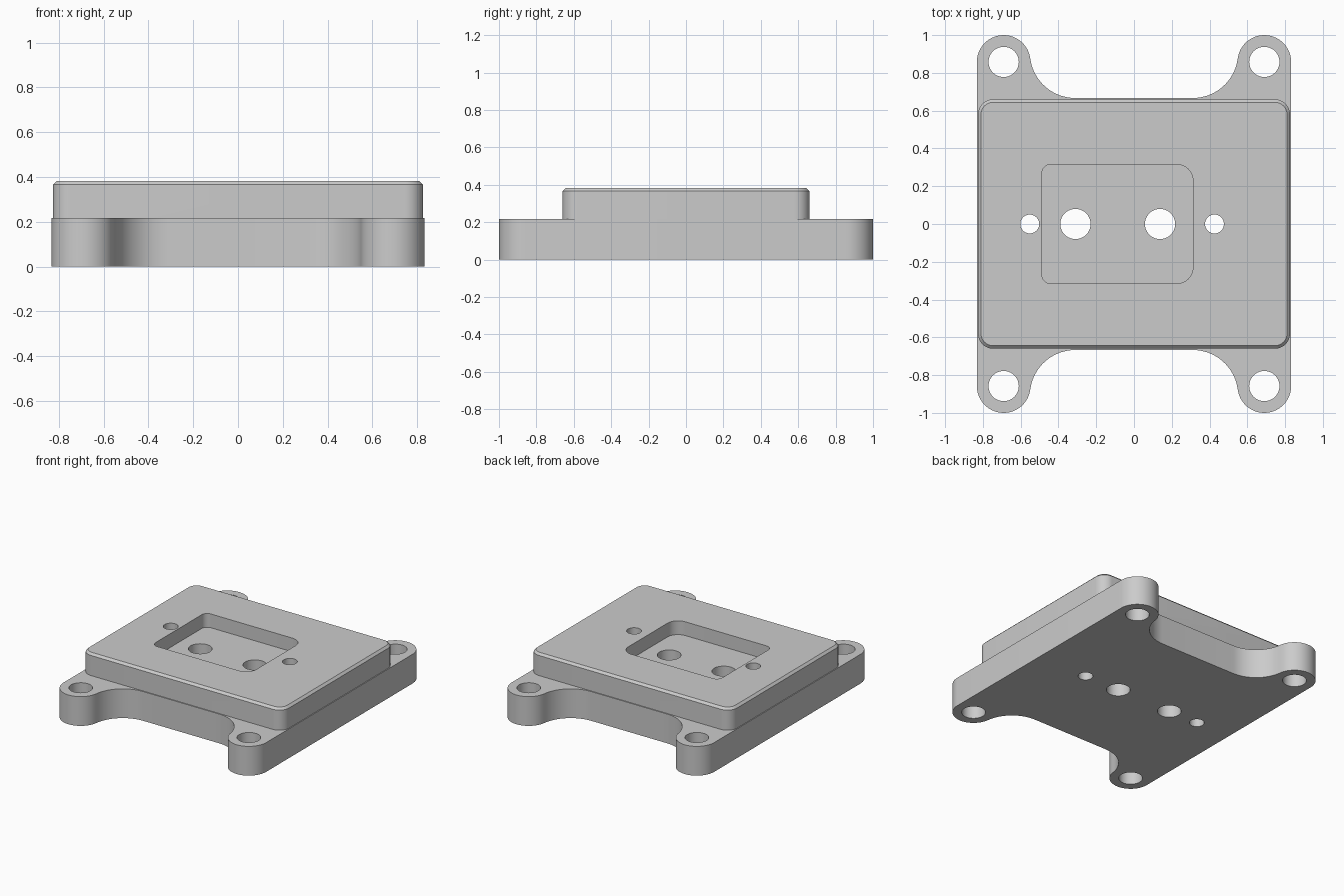
import bpy, bmesh
from math import sin, cos, pi, atan2, sqrt

old = bpy.data.objects.get("Cube")
if old:
    bpy.data.objects.remove(old, do_unlink=True)

BASE_TOP, BODY_TOP, POCKET_FLOOR = 0.217, 0.382, 0.28
CHAMFER = 0.016

grey = bpy.data.materials.new("plain grey")
grey.use_nodes = True
grey.diffuse_color = (0.6, 0.6, 0.6, 1)
grey.node_tree.nodes["Principled BSDF"].inputs["Base Color"].default_value = (0.6, 0.6, 0.6, 1)


def arc(cx, cy, r, a0, a1, n=12):
    return [(cx + r * cos(a0 + (a1 - a0) * i / n),
             cy + r * sin(a0 + (a1 - a0) * i / n)) for i in range(n + 1)]


def rounded_rect(x0, x1, y, r_left, r_right):
    return (arc(x1 - r_right, y - r_right, r_right, 0, pi / 2)
            + arc(x0 + r_left, y - r_left, r_left, pi / 2, pi)
            + arc(x0 + r_left, r_left - y, r_left, pi, 1.5 * pi)
            + arc(x1 - r_right, r_right - y, r_right, 1.5 * pi, 2 * pi))


def solid(name, *levels):
    """Closed solid lofted through (outline, z) levels."""
    bm = bmesh.new()
    rings = [[bm.verts.new((x, y, z)) for x, y in pts] for pts, z in levels]
    n = len(rings[0])
    for low, high in zip(rings, rings[1:]):
        for i in range(n):
            j = (i + 1) % n
            bm.faces.new((low[i], low[j], high[j], high[i]))
    bm.faces.new(rings[0][::-1])
    bm.faces.new(rings[-1])
    bmesh.ops.recalc_face_normals(bm, faces=bm.faces)
    mesh = bpy.data.meshes.new(name)
    bm.to_mesh(mesh)
    bm.free()
    mesh.materials.append(grey)
    ob = bpy.data.objects.new(name, mesh)
    bpy.context.collection.objects.link(ob)
    return ob


def combine(target, tool, operation):
    """Apply a boolean and discard the tool."""
    mod = target.modifiers.new("boolean", "BOOLEAN")
    mod.operation, mod.object, mod.solver = operation, tool, "EXACT"
    bpy.context.view_layer.objects.active = target
    bpy.ops.object.modifier_apply(modifier=mod.name)
    bpy.data.objects.remove(tool, do_unlink=True)


# Base outline: one quarter with a scooped side and a round ear, then mirrored
ear_x, ear_y, ear_r = 0.69, 0.858, 0.142
scoop_r = 0.24
scoop_y = 0.667 + scoop_r
rise = scoop_y - ear_y
scoop_x = ear_x - sqrt((ear_r + scoop_r) ** 2 - rise ** 2)
tilt = atan2(rise, ear_x - scoop_x)
quarter = (arc(scoop_x, scoop_y, scoop_r, -pi / 2, -tilt, 16)
           + arc(ear_x, ear_y, ear_r, pi - tilt, 0, 24)[1:])
right_half = quarter + [(x, -y) for x, y in reversed(quarter)]
outline = right_half + [(-x, y) for x, y in reversed(right_half)]
plate = solid("mounting_plate", (outline, 0), (outline, BASE_TOP))

# Raised body with a chamfered rim
side = rounded_rect(-0.826, 0.826, 0.66, 0.08, 0.08)
c = CHAMFER
rim = rounded_rect(-0.826 + c, 0.826 - c, 0.66 - c, 0.08 - c, 0.08 - c)
body = solid("raised_body", (side, 0.1), (side, BODY_TOP - c), (rim, BODY_TOP))
combine(plate, body, "UNION")

# Central pocket
pocket = rounded_rect(-0.487, 0.312, 0.315, 0.045, 0.085)
combine(plate, solid("pocket_cutter", (pocket, POCKET_FLOOR), (pocket, 0.5)), "DIFFERENCE")

# Through holes: ears, pocket floor, and the two small ones beside the pocket
holes = [(sx * ear_x, sy * ear_y, 0.08) for sx in (-1, 1) for sy in (-1, 1)]
holes += [(-0.31, 0, 0.08), (0.138, 0, 0.08), (-0.552, 0, 0.05), (0.426, 0, 0.05)]
for x, y, r in holes:
    circle = arc(x, y, r, 0, 2 * pi, 40)[:-1]
    combine(plate, solid("hole_cutter", (circle, -0.1), (circle, 0.5)), "DIFFERENCE")

# Smooth curved walls, keep the edges crisp
bpy.ops.object.select_all(action="DESELECT")
plate.select_set(True)
bpy.context.view_layer.objects.active = plate
bpy.ops.object.shade_smooth_by_angle(angle=pi / 6)
